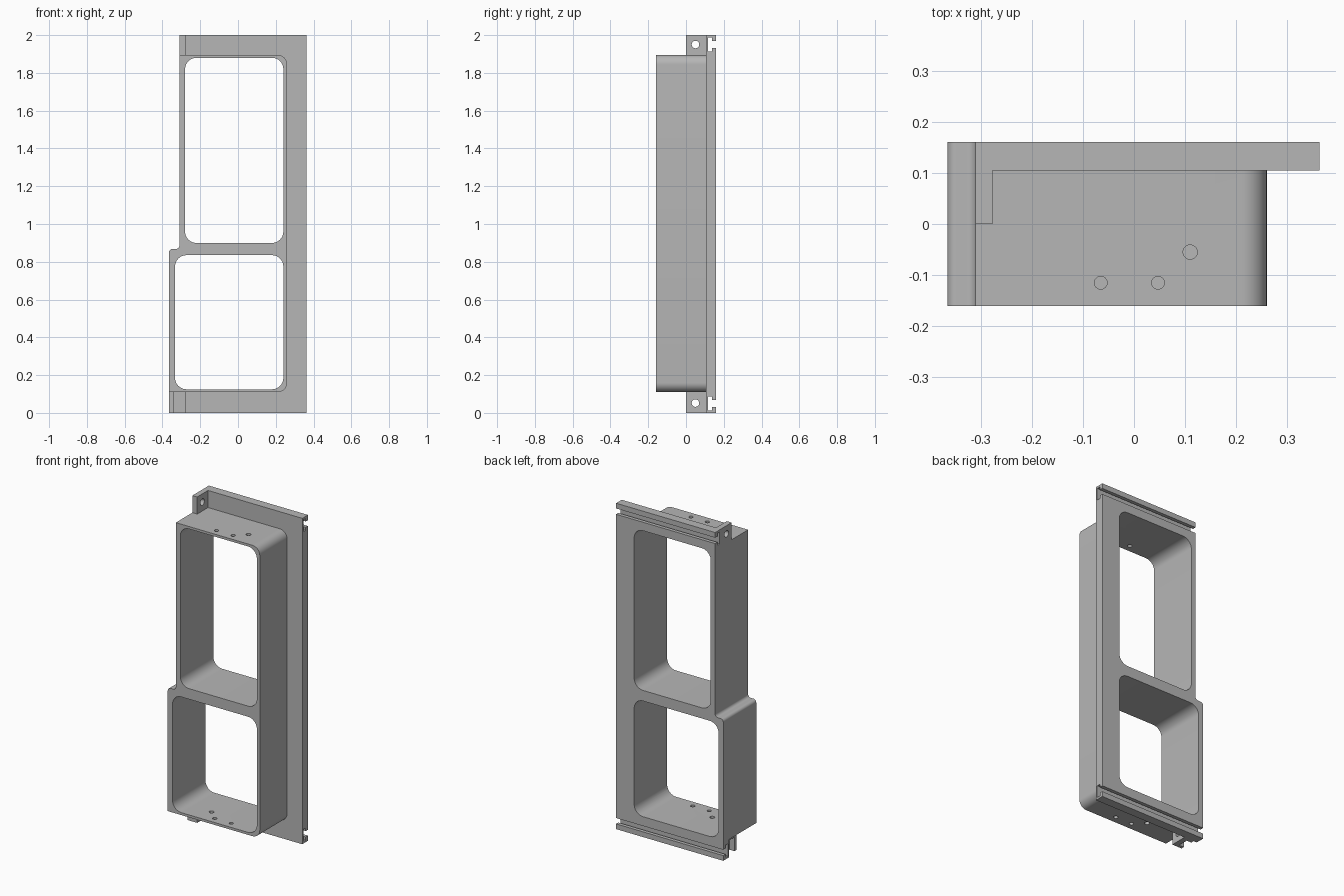
import bpy, bmesh, math
from mathutils import Vector

if "Cube" in bpy.data.objects:
    bpy.data.objects.remove(bpy.data.objects["Cube"], do_unlink=True)

grey = bpy.data.materials.new("plain grey")
grey.use_nodes = True
COLOR = (0.47, 0.47, 0.47, 1)
grey.diffuse_color = COLOR
grey.node_tree.nodes["Principled BSDF"].inputs["Base Color"].default_value = COLOR


def rounded(corners, steps=10):
    """Outline from (u, v, radius) right-angle corners."""
    pts = []
    n = len(corners)
    for i, (u, v, r) in enumerate(corners):
        c = Vector((u, v))
        if r == 0:
            pts.append(c)
            continue
        a = (Vector(corners[i - 1][:2]) - c).normalized()
        b = (Vector(corners[(i + 1) % n][:2]) - c).normalized()
        mid = c + (a + b) * r
        for k in range(steps + 1):
            t = k / steps * math.pi / 2
            pts.append(mid - b * r * math.cos(t) - a * r * math.sin(t))
    return pts


def box(u0, u1, v0, v1, r=0):
    return rounded([(u0, v0, r), (u1, v0, r), (u1, v1, r), (u0, v1, r)])


def circle(u, v, r, n=24):
    return [Vector((u + r * math.cos(2 * math.pi * k / n),
                    v + r * math.sin(2 * math.pi * k / n))) for k in range(n)]


def prism(name, pts, axis, start, end):
    """Extrude an outline along one axis."""
    place = {"x": lambda p, d: (d, p[0], p[1]),
             "y": lambda p, d: (p[0], d, p[1]),
             "z": lambda p, d: (p[0], p[1], d)}[axis]
    bm = bmesh.new()
    rings = [[bm.verts.new(place(p, d)) for p in pts] for d in (start, end)]
    n = len(pts)
    for ring in rings:
        bm.faces.new(ring)
    for i in range(n):
        j = (i + 1) % n
        bm.faces.new((rings[0][i], rings[0][j], rings[1][j], rings[1][i]))
    bmesh.ops.recalc_face_normals(bm, faces=bm.faces)
    mesh = bpy.data.meshes.new(name)
    bm.to_mesh(mesh)
    bm.free()
    mesh.materials.append(grey)
    ob = bpy.data.objects.new(name, mesh)
    bpy.context.collection.objects.link(ob)
    return ob


def activate(ob):
    bpy.ops.object.select_all(action="DESELECT")
    ob.select_set(True)
    bpy.context.view_layer.objects.active = ob


def cut(ob, *prism_args):
    cutter = prism("cutter", *prism_args)
    cutter.hide_render = True
    mod = ob.modifiers.new("cut", "BOOLEAN")
    mod.operation = "DIFFERENCE"
    mod.solver = "EXACT"
    mod.object = cutter
    activate(ob)
    bpy.ops.object.modifier_apply(modifier=mod.name)
    bpy.data.objects.remove(cutter, do_unlink=True)


# Main levels
FRONT, JOIN, BACK = -0.16, 0.105, 0.16
LEFT_TOP, LEFT_LOW = -0.31, -0.365
STEP = [(LEFT_TOP, 0.868, 0.018), (LEFT_LOW, 0.868, 0.018)]

# Deep frame with rounded corners on one side, and the wide back plate
frame = prism("frame_body", rounded([
    (LEFT_LOW, 0.11, 0), (0.26, 0.11, 0.05), (0.26, 1.895, 0.05),
    (LEFT_TOP, 1.895, 0)] + STEP), "y", FRONT, JOIN)
plate = prism("back_plate", rounded([
    (LEFT_LOW, 0, 0), (0.363, 0, 0), (0.363, 2, 0),
    (LEFT_TOP, 2, 0)] + STEP), "y", JOIN, BACK)

# Two rounded openings through both
for part in (frame, plate):
    cut(part, box(-0.28, 0.24, 0.90, 1.88, 0.06), "y", -0.3, 0.3)
    cut(part, box(-0.333, 0.24, 0.125, 0.835, 0.06), "y", -0.3, 0.3)

# T-slots along the top and bottom of the back
for z in (0.05, 1.95):
    slot = [Vector(p) for p in (
        (0.116, z - 0.037), (0.138, z - 0.037), (0.138, z - 0.018), (0.2, z - 0.018),
        (0.2, z + 0.018), (0.138, z + 0.018), (0.138, z + 0.037), (0.116, z + 0.037))]
    cut(plate, slot, "x", -0.5, 0.5)

# Small holes in the top and bottom walls
for x, y, r in ((-0.065, -0.115, 0.0125), (0.047, -0.115, 0.0125), (0.11, -0.055, 0.014)):
    cut(frame, circle(x, y, r), "z", 1.85, 1.95)
    cut(frame, circle(-0.03 - x, y, r), "z", 0.05, 0.15)

# Bored lugs above and below the frame
top_lug = prism("top_lug", box(0, JOIN, 1.895, 2), "x", LEFT_TOP, -0.277)
bottom_lug = prism("bottom_lug", box(0, JOIN, 0, 0.11), "x", -0.343, -0.277)
cut(bottom_lug, box(0.02, 0.085, -0.05, 0.085), "x", -0.4, -0.31)
for lug, z in ((top_lug, 1.95), (bottom_lug, 0.052)):
    cut(lug, circle(0.05, z, 0.02), "x", -0.5, 0)

for part in (frame, plate, top_lug, bottom_lug):
    activate(part)
    bpy.ops.object.shade_smooth_by_angle(angle=math.radians(30))
